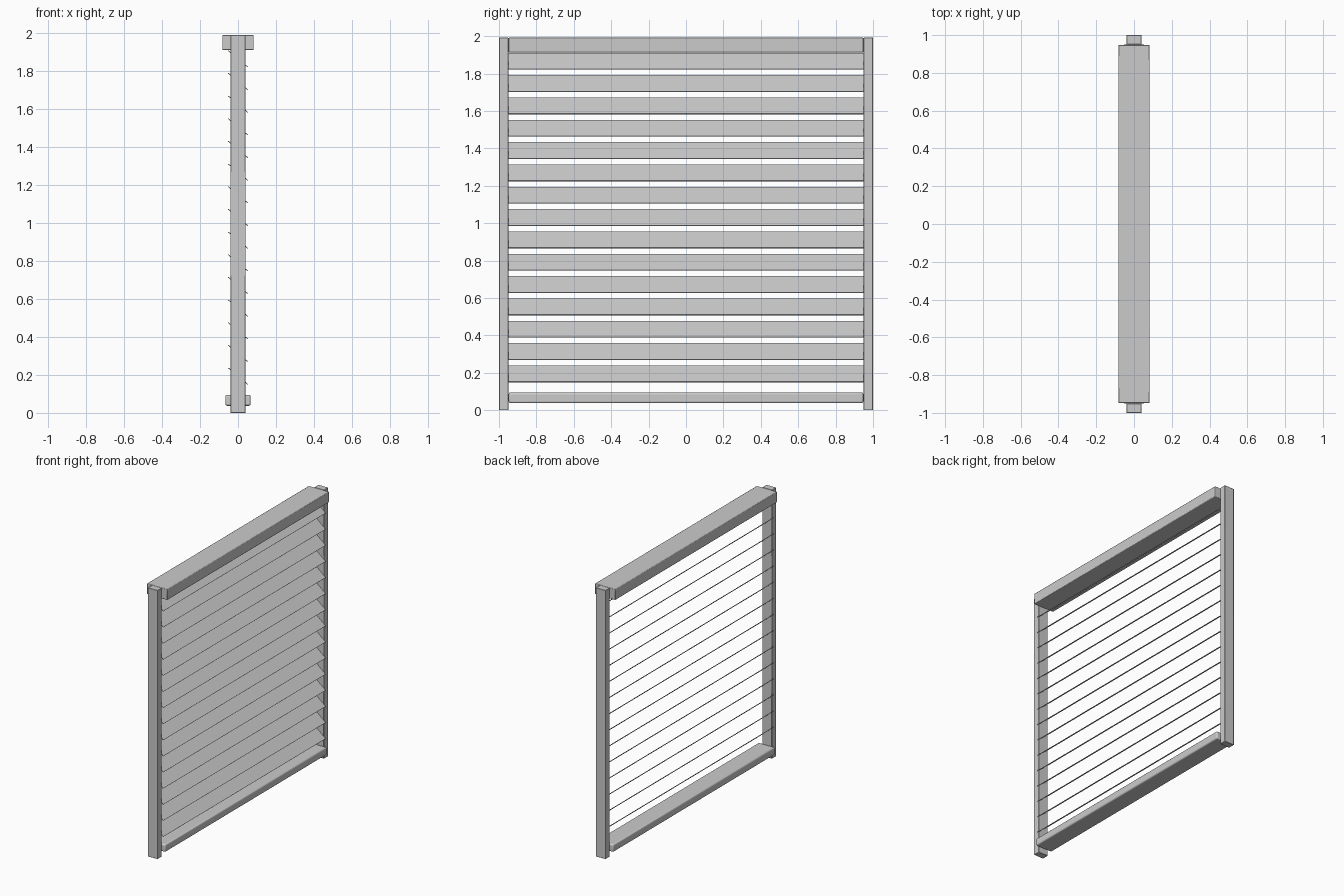
import bpy
import math

if "Cube" in bpy.data.objects:
    bpy.data.objects.remove(bpy.data.objects["Cube"])


def box(name, center, size, bevel=0.0, segments=2, tilt=0.0):
    """Box of given size, optionally bevelled and tilted about the y axis."""
    bpy.ops.mesh.primitive_cube_add(size=1, location=center)
    ob = bpy.context.object
    ob.name = name
    ob.scale = size
    bpy.ops.object.transform_apply(location=False, rotation=False, scale=True)
    ob.rotation_euler.y = tilt
    if bevel:
        mod = ob.modifiers.new("edge_bevel", 'BEVEL')
        mod.width = bevel
        mod.segments = segments
        bpy.ops.object.shade_smooth_by_angle(angle=math.radians(30))
    return ob


TOP = 1.992

# Side guide posts
for side, label in ((-1, "front"), (1, "back")):
    box(f"{label}_guide_post", (0, side * 0.975, TOP / 2),
        (0.08, 0.05, TOP), bevel=0.002, segments=1)

# Head rail across the top
box("head_rail", (0, 0, 1.952), (0.166, 1.896, 0.08), bevel=0.004)

# Rounded bottom rail
box("bottom_rail", (0, 0, 0.066), (0.134, 1.896, 0.057), bevel=0.01, segments=3)

# Tilted slats, high on the -x side and low on the +x side
SLATS = 15
for i in range(SLATS):
    z = 0.194 + i * (1.866 - 0.194) / (SLATS - 1)
    box(f"slat_{i + 1:02d}", (0, 0, z), (0.135, 1.9, 0.004),
        tilt=math.radians(40))
